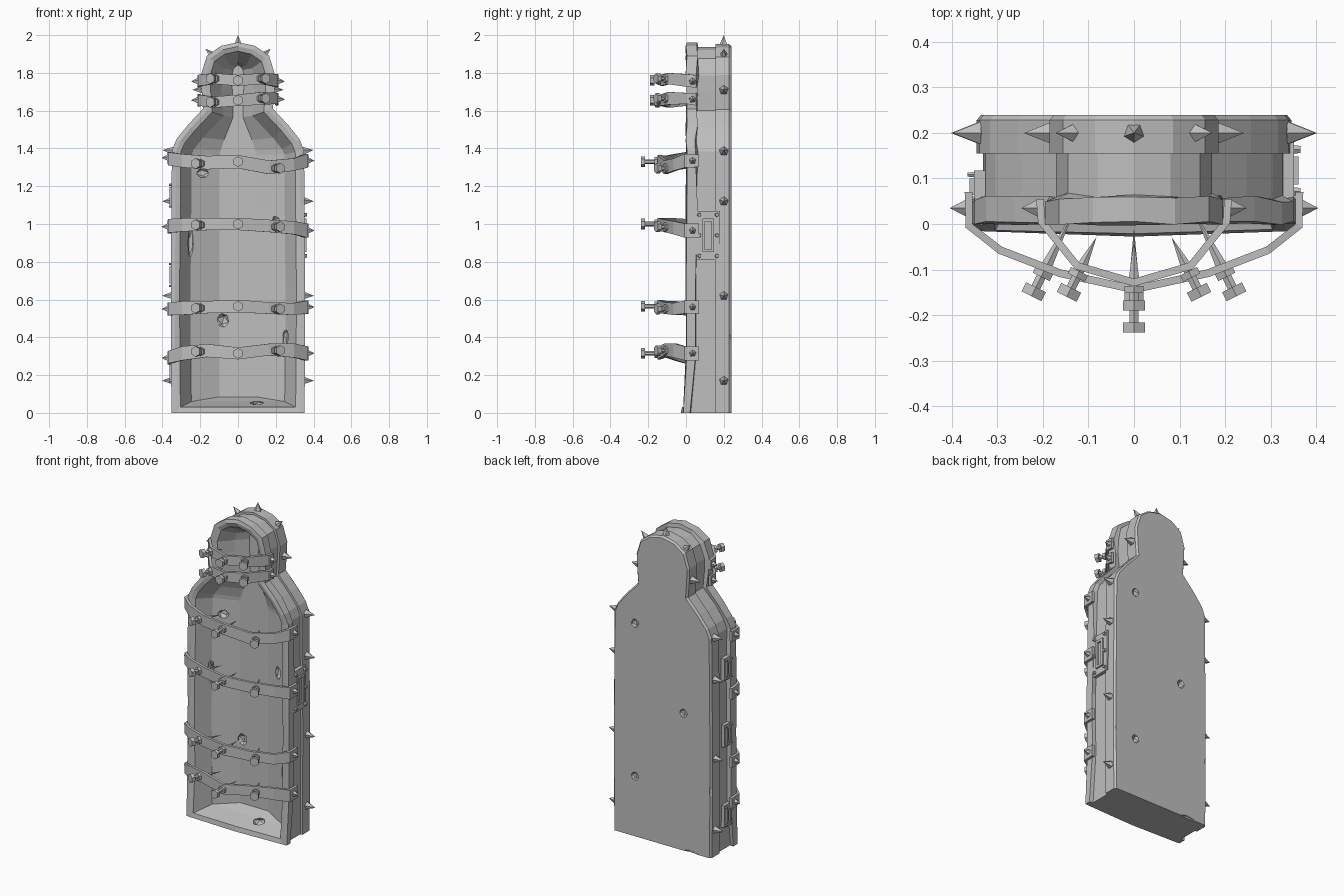
import bpy, bmesh, math, random
from mathutils import Vector, Matrix

random.seed(4)
if "Cube" in bpy.data.objects:
    bpy.data.objects.remove(bpy.data.objects["Cube"], do_unlink=True)

iron = bpy.data.materials.new("worn grey iron")
iron.use_nodes = True
GREY = (0.52, 0.52, 0.52, 1)
iron.diffuse_color = GREY
iron.node_tree.nodes["Principled BSDF"].inputs["Base Color"].default_value = GREY


def finish(name, bm):
    bmesh.ops.recalc_face_normals(bm, faces=bm.faces)
    me = bpy.data.meshes.new(name)
    bm.to_mesh(me)
    bm.free()
    me.materials.append(iron)
    ob = bpy.data.objects.new(name, me)
    bpy.context.collection.objects.link(ob)
    return ob


def loft(bm, loops):
    """Skin equal-length closed loops and cap both ends."""
    rings = [[bm.verts.new(p) for p in loop] for loop in loops]
    for a, b in zip(rings, rings[1:]):
        for i in range(len(a)):
            j = (i + 1) % len(a)
            bm.faces.new((a[i], a[j], b[j], b[i]))
    bm.faces.new(rings[0])
    bm.faces.new(rings[-1])


def cone(bm, start, direction, length, r1, r2, sides):
    d = Vector(direction).normalized()
    m = Matrix.Translation(Vector(start) + d * length / 2) @ d.to_track_quat('Z', 'Y').to_matrix().to_4x4()
    bmesh.ops.create_cone(bm, cap_ends=True, segments=sides, radius1=r1, radius2=r2, depth=length, matrix=m)


def box(bm, lo, hi):
    lo, hi = Vector(lo), Vector(hi)
    m = Matrix.Translation((lo + hi) / 2) @ Matrix.Diagonal((*(hi - lo), 1))
    bmesh.ops.create_cube(bm, size=1, matrix=m)


# Half outline of the case, from bottom corner to crown
HALF = [(.352, 0), (.355, .3), (.356, .7), (.352, 1.1), (.35, 1.39), (.325, 1.45), (.265, 1.525),
        (.185, 1.61), (.192, 1.7), (.196, 1.79), (.165, 1.89), (.09, 1.943), (0, 1.962)]


def outline(y, inset, floor=0, wobble=0, flare=0, squeeze=1):
    pts = [Vector(p) for p in HALF]
    half = []
    for i, p in enumerate(pts):
        if i == 0:
            half.append((p.x - inset, floor))
            continue
        if i == len(pts) - 1:
            half.append((0, p.y - inset))
            continue
        a, b = (p - pts[i - 1]).normalized(), (pts[i + 1] - p).normalized()
        n = Vector((a.y + b.y, -a.x - b.x)).normalized()
        q = p - n * inset / max(.6, n.dot(Vector((a.y, -a.x))))
        half.append((q.x, q.y))
    full = half + [(-x, z) for x, z in reversed(half[:-1])] + [(0, floor)]
    loop = []
    for x, z in full:
        dy = random.uniform(-wobble, wobble)
        if z < .1:
            dy -= flare * (1 if x else 1.4)
        loop.append((x * squeeze, y + dy, z))
    return loop


# Hollow case: bevelled back frame, recessed wall, front lip, dished cavity
bm = bmesh.new()
loft(bm, [outline(.24, .02), outline(.228, .01), outline(.155, .01), outline(.155, .024),
          outline(.06, .024, 0, .008, .03), outline(.055, 0, 0, .008, .03),
          outline(.002, 0, 0, .004, .018), outline(.0, .022, 0, .003, .018),
          outline(.006, .047, .03, .003, .018), outline(.095, .105, .06),
          outline(.16, .12, .085, squeeze=.42)])
case = finish("case", bm)

# Dents and chipped edges carved into the case: centre, then size
DENTS = [((.19, .25, 1.35), (.03, .03, .035)), ((-.15, .25, .87), (.03, .03, .035)),
         ((.19, .25, .38), (.03, .03, .035)), ((-.19, .125, 1.27), (.04, .03, .03)),
         ((-.08, .155, .49), (.036, .03, .042)), ((.1, .07, .05), (.04, .04, .025)),
         ((.2, .12, 1.0), (.03, .025, .045)), ((-.25, .085, .9), (.02, .03, .09)),
         ((.25, .085, .4), (.02, .03, .05)), ((-.36, .25, .43), (.035, .03, .09)),
         ((.36, .25, .42), (.03, .03, .08)), ((-.2, .25, 0), (.07, .02, .02))]
bm = bmesh.new()
for c, s in DENTS:
    m = Matrix.Translation(c) @ Matrix.Diagonal((*s, 1)) @ Matrix.Rotation(random.random() * 3, 4, 'Y')
    bmesh.ops.create_icosphere(bm, subdivisions=1, radius=1, matrix=m)
cutter = finish("dent_cutter", bm)
cutter.hide_render = True
mod = case.modifiers.new("dents", 'BOOLEAN')
mod.operation, mod.object, mod.solver = 'DIFFERENCE', cutter, 'EXACT'
bpy.context.view_layer.objects.active = case
bpy.ops.object.modifier_apply(modifier="dents")
bpy.data.objects.remove(cutter, do_unlink=True)

# Spikes around the back frame
bm = bmesh.new()
for side in (-1, 1):
    for x, z, up in [(.34, .17, 0), (.34, .62, 0), (.34, 1.12, 0), (.338, 1.385, .1),
                     (.18, 1.71, 0), (.128, 1.885, .95)]:
        cone(bm, (side * x, .2, z), (side, 0, up), .062, .026, 0, 5)
cone(bm, (0, .2, 1.94), (0, 0, 1), .06, .026, 0, 5)
finish("frame_spikes", bm)


def strap(name, path, heights, width):
    """Bent strap from right end to left end with a rectangular section."""
    pts = [(-x, y) for x, y in path] + [(x, y) for x, y in reversed(path[:-1])]
    bm = bmesh.new()
    loops = []
    for i, (x, y) in enumerate(pts):
        a, b = Vector(pts[max(i - 1, 0)]), Vector(pts[min(i + 1, len(pts) - 1)])
        t = (b - a).normalized()
        n = Vector((t.y, -t.x)) * .017
        z = heights[i]
        w = width / 2 * random.uniform(.9, 1.1)
        loops.append([(x, y, z - w), (x + n.x, y + n.y, z - w), (x + n.x, y + n.y, z + w), (x, y, z + w)])
    loft(bm, loops)
    for s, z in ((-1, heights[0]), (1, heights[-1])):
        cone(bm, (s * (path[0][0] + .01), .035, z), (s, 0, 0), .04, .022, 0, 5)
    return finish(name, bm)


def bolt(bm, at, d, length, inner):
    """Bolt with a head and one nut outside, and a point reaching inwards."""
    at, d = Vector(at), Vector(d).normalized()
    cone(bm, at - d * .015, d, length, .012, .012, 6)
    cone(bm, at + d * .004, d, .016, .024, .024, 6)
    cone(bm, at + d * (length - .02), d, .022, .028, .028, 6)
    cone(bm, at, -d, inner, .015, 0, 6)


# Body straps and neck straps, each with three bolts
BODY = [(.355, .07), (.355, .0), (.29, -.05), (.16, -.1), (0, -.135)]
NECK = [(.198, .055), (.196, .01), (.12, -.085), (0, -.12)]
BODY_Z = {"chest": (1.35, 1.345, 1.335, 1.325, 1.33, 1.30, 1.315, 1.335, 1.335),
          "waist": (.985, .99, .995, 1.0, 1.0, .99, .98, .965, .965),
          "thigh": (.55, .55, .555, .56, .565, .555, .55, .56, .56),
          "shin": (.29, .295, .315, .33, .315, .335, .33, .315, .315)}
NECK_Z = {"upper_neck": (1.755, 1.76, 1.77, 1.76, 1.77, 1.76, 1.755),
          "lower_neck": (1.655, 1.655, 1.645, 1.655, 1.665, 1.665, 1.66)}
bolts = bmesh.new()
for name, zs in BODY_Z.items():
    strap(name + "_strap", BODY, zs, .068)
    bolt(bolts, (0, -.148, zs[4]), (0, -1, 0), .088, .14)
    for s, z in ((-1, zs[3]), (1, zs[5])):
        bolt(bolts, (s * .195, -.098, z - .005), (s * .45, -.9, 0), .066, .14)
for name, zs in NECK_Z.items():
    strap(name + "_strap", NECK, zs, .062)
    bolt(bolts, (0, -.132, zs[3]), (0, -1, 0), .056, .1)
    for s, z in ((-1, zs[2]), (1, zs[4])):
        bolt(bolts, (s * .118, -.1, z), (s * .45, -.9, 0), .065, .08)
finish("strap_bolts", bolts)


def side_plate(name, side, y0, y1, z0, z1, rows):
    """Riveted plate with a raised rectangular rim on the case side."""
    bm = bmesh.new()
    h = y1 - y0
    rim, t = h * .25, h * .12

    def slab(out, ya, yb, za, zb):
        xs = sorted((side * .325, side * out))
        box(bm, (xs[0], ya, za), (xs[1], yb, zb))
    slab(.352, y0, y1, z0, z1)
    a, b, c, d = y0 + rim, y1 - rim, z0 + rim * 1.3, z1 - rim * 1.3
    slab(.362, a, a + t, c, d)
    slab(.362, b - t, b, c, d)
    slab(.362, a + t, b - t, c, c + t)
    slab(.362, a + t, b - t, d - t, d)
    for y in (y0 + h * .13, y1 - h * .13):
        for k in range(rows):
            z = z0 + h * .17 + (z1 - z0 - h * .34) * k / (rows - 1)
            cone(bm, (side * .35, y, z), (side, 0, 0), .016, h * .09, h * .07, 6)
    finish(name, bm)


# Lock plate on one side, three hinges on the other
side_plate("lock_plate", 1, .055, .18, .81, 1.07, 3)
for i, z in enumerate((1.15, .73, .22)):
    side_plate("hinge_%d" % (i + 1), -1, .045, .118, z - .07, z + .07, 2)
